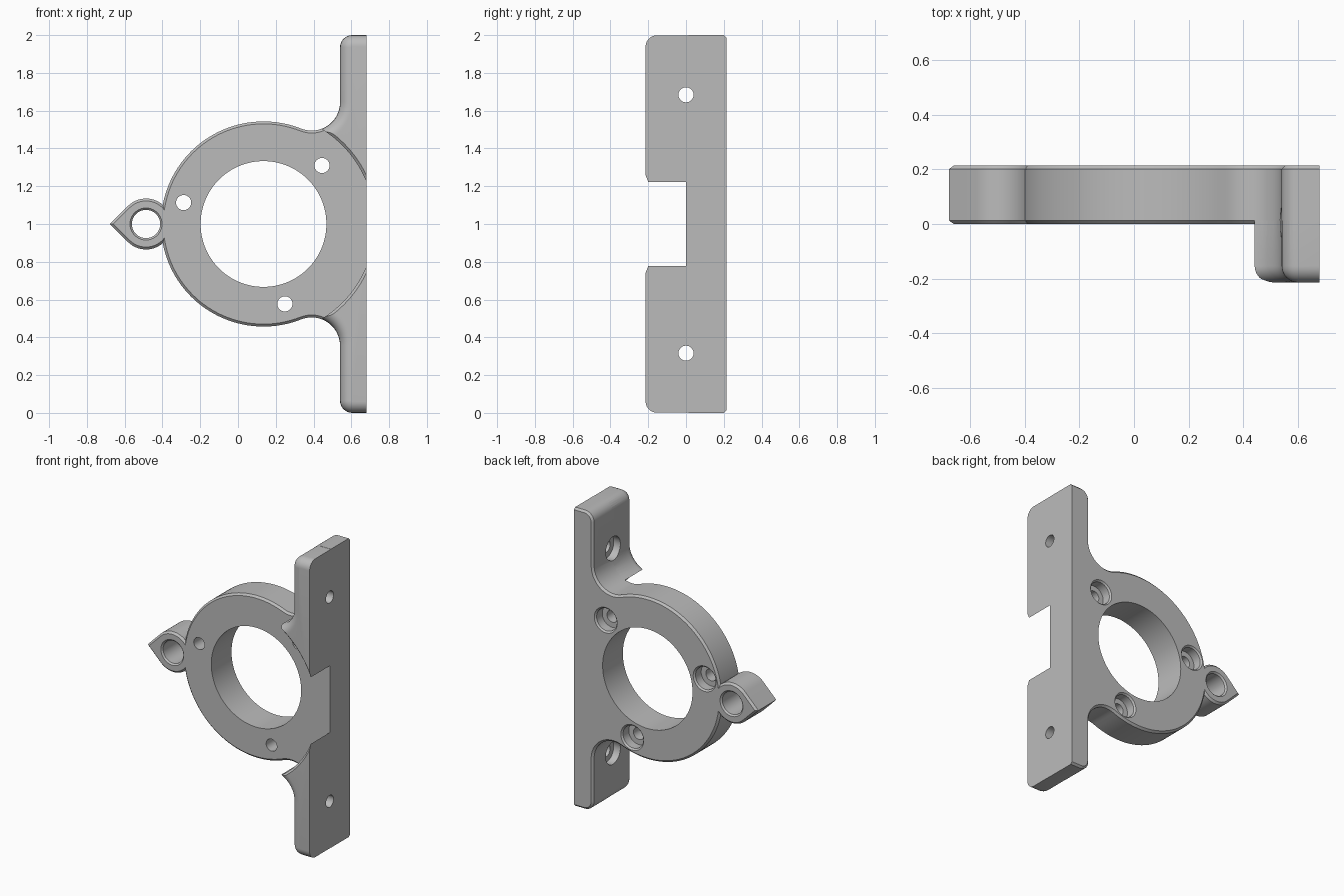
import bpy, bmesh
from math import sin, cos, pi, radians, sqrt, atan2
from mathutils import Vector

if "Cube" in bpy.data.objects:
    bpy.data.objects.remove(bpy.data.objects["Cube"])

grey = bpy.data.materials.new("plain grey")
grey.use_nodes = True
grey.diffuse_color = (0.5, 0.5, 0.5, 1)
grey.node_tree.nodes["Principled BSDF"].inputs["Base Color"].default_value = (0.5, 0.5, 0.5, 1)

# Main dimensions
HALF = 0.214                      # half depth along y
RING = Vector((0.135, 1.0))       # ring centre in x, z
RING_R, BORE_R = 0.543, 0.333
INNER_X, OUTER_X = 0.54, 0.68     # mounting plate faces
FILLET, CORNER, CHAMFER = 0.15, 0.065, 0.013
LUG = Vector((-0.487, 1.0))
LUG_R = 0.135


def loft(name, sections):
    """Closed solid through matching loops of points."""
    bm = bmesh.new()
    loops = [[bm.verts.new(p) for p in s] for s in sections]
    for a, b in zip(loops, loops[1:]):
        for i in range(len(a)):
            j = (i + 1) % len(a)
            bm.faces.new((a[i], a[j], b[j], b[i]))
    bm.faces.new(loops[0])
    bm.faces.new(loops[-1])
    bmesh.ops.recalc_face_normals(bm, faces=bm.faces)
    mesh = bpy.data.meshes.new(name)
    bm.to_mesh(mesh)
    bm.free()
    mesh.materials.append(grey)
    ob = bpy.data.objects.new(name, mesh)
    bpy.context.scene.collection.objects.link(ob)
    return ob


def arc(c, r, a, b, n):
    return [(c[0] + r * cos(a + (b - a) * i / n), c[1] + r * sin(a + (b - a) * i / n))
            for i in range(n + 1)]


def body_outline(d):
    """Plate, fillets and ring outline, inset by d everywhere but the outer face."""
    fx = INNER_X - FILLET
    fz = 1 + sqrt((RING_R + FILLET) ** 2 - (fx - RING[0]) ** 2)
    ang = atan2(fz - 1, fx - RING[0])
    half = [(OUTER_X, 2 - d)]
    half += arc((INNER_X + CORNER, 2 - CORNER), CORNER - d, pi / 2, pi, 8)
    half += arc((fx, fz), FILLET + d, 0, ang - pi, 16)
    half += arc(RING, RING_R - d, ang, pi, 40)[1:]
    return half + [(x, 2 - z) for x, z in reversed(half[:-1])]


def lug_outline(d):
    """Round lug with a right-angled point."""
    r = LUG_R - d
    return arc(LUG, r, -3 * pi / 4, 3 * pi / 4, 40) + [(LUG[0] - r * sqrt(2), LUG[1])]


def extrude(name, outline, steps):
    return loft(name, [[(x, y, z) for x, z in outline(d)] for y, d in steps])


def lathe(name, axis, origin, profile, n=40):
    """Solid of revolution along x or y; profile holds (position, radius)."""
    def point(t, r, a):
        if axis == "y":
            return (origin[0] + r * cos(a), t, origin[1] + r * sin(a))
        return (t, origin[0] + r * cos(a), origin[1] + r * sin(a))
    return loft(name, [[point(t, r, 2 * pi * i / n) for i in range(n)] for t, r in profile])


def combine(target, other, operation):
    mod = target.modifiers.new("boolean", "BOOLEAN")
    mod.operation, mod.solver, mod.object = operation, "EXACT", other
    graph = bpy.context.evaluated_depsgraph_get()
    mesh = bpy.data.meshes.new_from_object(target.evaluated_get(graph))
    target.modifiers.clear()
    target.data = mesh
    bpy.data.objects.remove(other)


# Back slab: ring and plate, chamfered front and back
bracket = extrude("motor_bracket", body_outline,
                  [(0, CHAMFER), (CHAMFER, 0), (HALF - CHAMFER, 0), (HALF, CHAMFER)])

# Front half of the plate with rounded edges, cleared around the ring
edge = 0.06
rounding = [(-HALF + edge * (1 - cos(a)), edge * (1 - sin(a)) + 0.001)
            for a in (pi / 2 * i / 8 for i in range(9))]
front = extrude("plate_front", body_outline, rounding + [(0.1, 0.001)])
clear = 0.589
combine(front, lathe("clearance", "y", RING,
                     [(-0.4, clear + 0.2), (-HALF + 0.014, clear), (CHAMFER + 0.001, clear)], 128),
        "DIFFERENCE")
combine(bracket, front, "UNION")

# Pointed side lug
combine(bracket, extrude("lug", lug_outline,
                         [(0, CHAMFER), (CHAMFER, 0), (HALF - CHAMFER, 0), (HALF, CHAMFER)]),
        "UNION")

# Centre bore and lug hole
combine(bracket, lathe("bore", "y", RING, [(-0.1, BORE_R), (0.4, BORE_R)], 128), "DIFFERENCE")
combine(bracket, lathe("lug_hole", "y", LUG,
                       [(-0.01, 0.095), (0.01, 0.075), (HALF - 0.01, 0.075), (HALF + 0.01, 0.095)]),
        "DIFFERENCE")

# Three counterbored motor screw holes
for deg in (45, 165, 285):
    a = radians(deg)
    spot = RING + 0.438 * Vector((cos(a), sin(a)))
    combine(bracket, lathe("motor_screw_hole", "y", spot,
                           [(-0.1, 0.04), (HALF - 0.07, 0.04), (HALF - 0.07, 0.075),
                            (HALF - 0.01, 0.075), (HALF + 0.01, 0.095)]), "DIFFERENCE")

# Two counterbored mounting holes through the plate
for z in (0.316, 1.684):
    combine(bracket, lathe("mounting_hole", "x", (0, z),
                           [(0.3, 0.078), (0.59, 0.078), (0.59, 0.04), (0.8, 0.04)]), "DIFFERENCE")

bpy.ops.object.select_all(action="DESELECT")
bracket.select_set(True)
bpy.context.view_layer.objects.active = bracket
bpy.ops.object.shade_smooth_by_angle(angle=radians(25))
